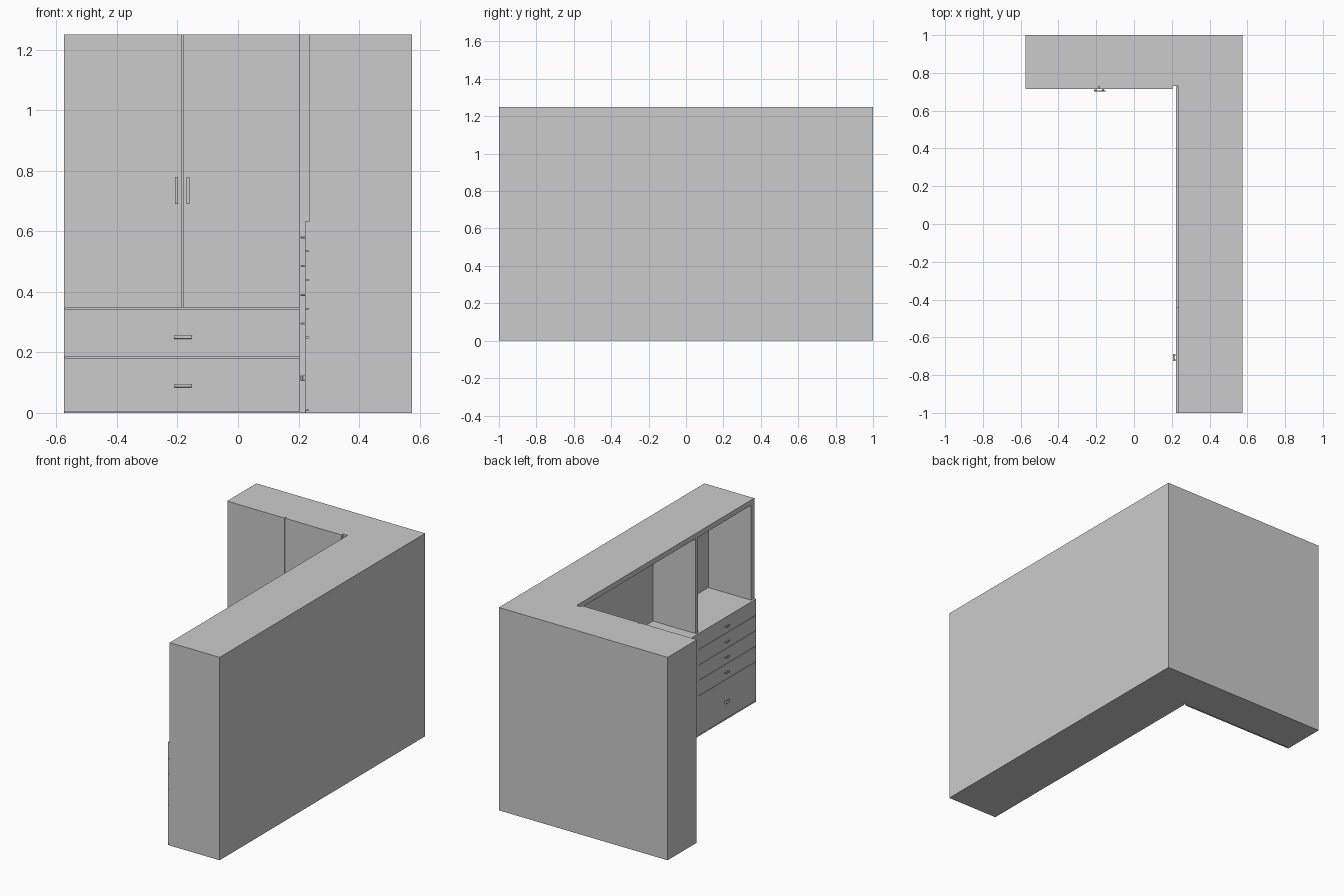
import bpy, bmesh
from mathutils import Vector

if "Cube" in bpy.data.objects:
    bpy.data.objects.remove(bpy.data.objects["Cube"])

H = 1.25          # total height
FACE_Y = 0.73     # carcass face of the back wing
FACE_X = 0.235    # carcass face of the side wing
LEDGE = 0.633     # height of the niche floor


def finish(bm, name):
    bmesh.ops.recalc_face_normals(bm, faces=bm.faces)
    me = bpy.data.meshes.new(name)
    bm.to_mesh(me)
    bm.free()
    ob = bpy.data.objects.new(name, me)
    bpy.context.collection.objects.link(ob)
    return ob


def add_box(bm, lo, hi):
    lo, hi = Vector(lo), Vector(hi)
    vs = bmesh.ops.create_cube(bm, size=1)["verts"]
    bmesh.ops.scale(bm, vec=hi - lo, verts=vs)
    bmesh.ops.translate(bm, vec=(lo + hi) / 2, verts=vs)


def box(name, lo, hi):
    bm = bmesh.new()
    add_box(bm, lo, hi)
    return finish(bm, name)


def handle(name, face, length, width, depth, along, out):
    """Bar on two posts: face = point on the front, along / out = unit axes."""
    c, a, o = Vector(face), Vector(along), Vector(out)
    s = a.cross(o)
    bm = bmesh.new()

    def piece(a0, a1, o0, o1):
        p = c + a * a0 + o * o0 - s * width / 2
        q = c + a * a1 + o * o1 + s * width / 2
        add_box(bm, [min(u, v) for u, v in zip(p, q)],
                [max(u, v) for u, v in zip(p, q)])

    h, t = length / 2, depth * 0.45
    piece(-h, h, depth - t, depth)
    piece(-h * 0.8, -h * 0.55, 0, depth - t)
    piece(h * 0.55, h * 0.8, 0, depth - t)
    ob = finish(bm, name)
    bev = ob.modifiers.new("soft_edges", "BEVEL")
    bev.width = min(width, t) * 0.3
    bev.segments = 2
    return ob


# L-shaped carcass
bm = bmesh.new()
outline = [(-0.575, FACE_Y), (FACE_X, FACE_Y), (FACE_X, -1),
           (0.575, -1), (0.575, 1), (-0.575, 1)]
base = bm.faces.new([bm.verts.new((x, y, 0)) for x, y in outline])
top = bmesh.ops.extrude_face_region(bm, geom=[base])["geom"]
bmesh.ops.translate(bm, vec=(0, 0, H),
                    verts=[v for v in top if isinstance(v, bmesh.types.BMVert)])
carcass = finish(bm, "carcass")

# Open niches cut into the upper side wing
for i, (y0, y1) in enumerate([(-0.97, -0.45), (-0.43, 0.70)]):
    cutter = box(f"niche_cutter_{i}", (0.1, y0, LEDGE), (0.527, y1, H - 0.032))
    mod = carcass.modifiers.new("niche", "BOOLEAN")
    mod.operation = "DIFFERENCE"
    mod.solver = "EXACT"
    mod.object = cutter
    cutter.hide_render = True
    bpy.context.view_layer.objects.active = carcass
    bpy.ops.object.modifier_apply(modifier=mod.name)
    bpy.data.objects.remove(cutter)

# Back wing: side strip, two doors and two wide drawers
FY = 0.715
box("left_side_strip", (-0.575, FY + 0.003, 0), (-0.572, FACE_Y, H))
for side, x0, x1, hx in [("left", -0.572, -0.1845, -0.203),
                         ("right", -0.1815, 0.205, -0.165)]:
    box(f"{side}_door", (x0, FY, 0.347), (x1, FACE_Y, H))
    handle(f"{side}_door_handle", (hx, FY, 0.735), 0.09, 0.011, 0.014,
           (0, 0, 1), (0, -1, 0))
for n, z0, z1, hz in [("lower", 0.005, 0.182, 0.09), ("upper", 0.185, 0.344, 0.25)]:
    box(f"{n}_wide_drawer", (-0.572, FY, z0), (0.205, FACE_Y, z1))
    handle(f"{n}_wide_drawer_handle", (-0.182, FY, hz), 0.06, 0.011, 0.014,
           (1, 0, 0), (0, -1, 0))

# Side wing: plain lower panel and a stack of drawers
FX = 0.222
box("lower_panel", (FX, -0.437, 0), (FACE_X, FACE_Y - 0.003, LEDGE))
box("drawer_plinth", (FX + 0.001, -1, 0), (FACE_X, -0.44, 0.008))
seams = [0.01, 0.25, 0.345, 0.44, 0.535, LEDGE + 0.002]
grips = [0.115, 0.295, 0.39, 0.485, 0.58]
for i, (z0, z1, hz) in enumerate(zip(seams, seams[1:], grips)):
    box(f"stack_drawer_{i}", (FX, -1, z0), (FACE_X, -0.44, z1 - 0.002))
    handle(f"stack_drawer_handle_{i}", (FX, -0.707, hz), 0.038,
           0.018 if i == 0 else 0.007, 0.015, (0, 1, 0), (-1, 0, 0))
